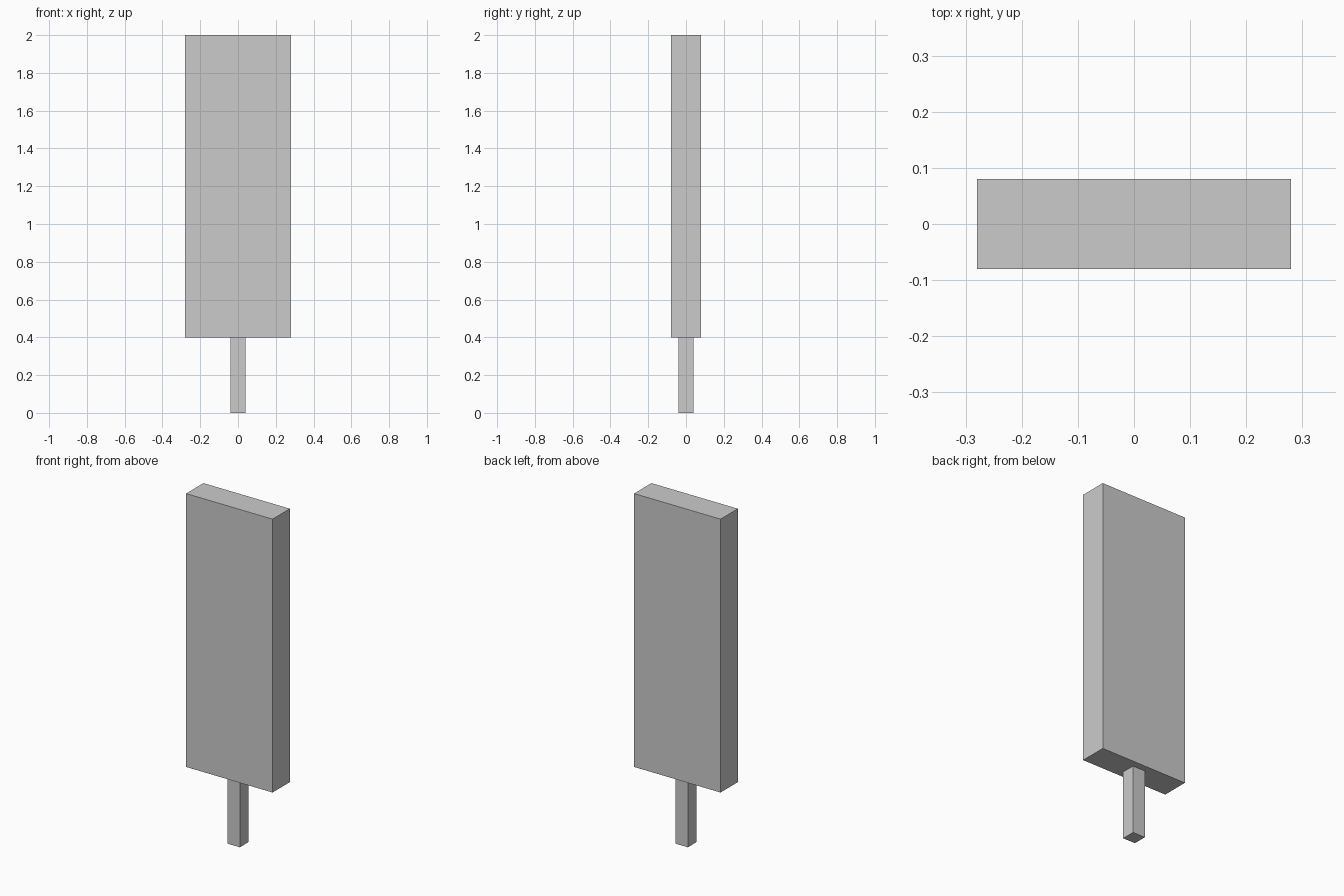
import bpy

if "Cube" in bpy.data.objects:
    bpy.data.objects.remove(bpy.data.objects["Cube"])


def box(name, width, depth, z0, z1):
    bpy.ops.mesh.primitive_cube_add(size=1, location=(0, 0, (z0 + z1) / 2))
    obj = bpy.context.object
    obj.name = name
    obj.scale = (width, depth, z1 - z0)
    bpy.ops.object.transform_apply(location=False, rotation=False, scale=True)
    return obj


# Square handle stick standing on the ground
box("stick", 0.08, 0.08, 0.0, 0.4)

# Tall flat slab resting on the stick
box("slab", 0.56, 0.16, 0.4, 2.0)
